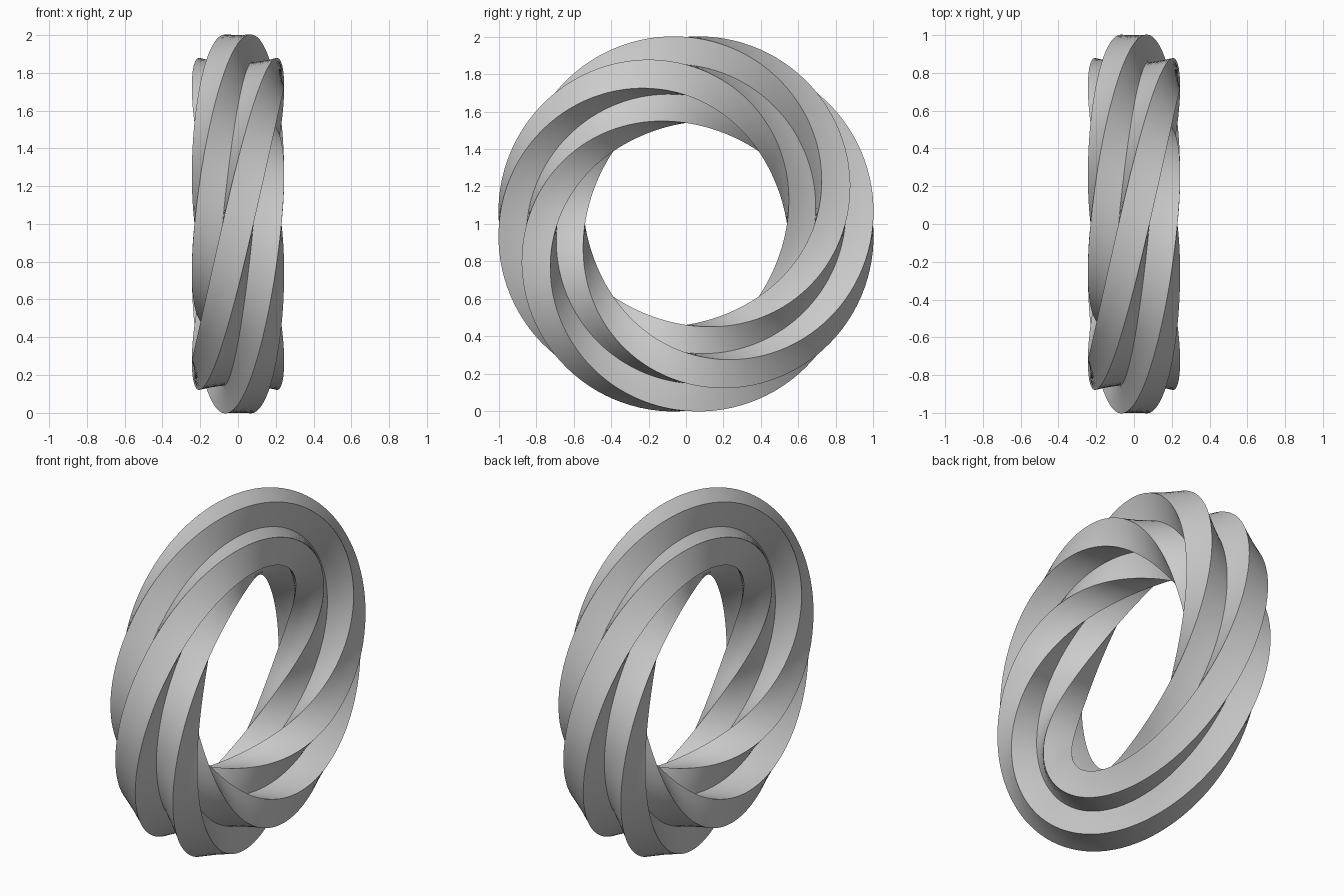
import bpy, bmesh
from math import sin, cos, tau, radians

if "Cube" in bpy.data.objects:
    bpy.data.objects.remove(bpy.data.objects["Cube"])

RING = 0.77      # ring radius
ARM = 0.23       # arm length of the cross profile
HALF = 0.082     # half width of each arm
SEGS = 128       # steps around the ring
SUB = 3          # subdivisions of each profile edge

# Plus-shaped profile: one arm repeated four times
corners = []
for k in range(4):
    c, s = cos(k * tau / 4), sin(k * tau / 4)
    for u, v in ((ARM, -HALF), (ARM, HALF), (HALF, HALF)):
        corners.append((u * c - v * s, u * s + v * c))
profile = []
for (u0, v0), (u1, v1) in zip(corners, corners[1:] + corners[:1]):
    for i in range(SUB):
        t = i / SUB
        profile.append((u0 + (u1 - u0) * t, v0 + (v1 - v0) * t))

# Sweep the profile around the x axis with one full twist
bm = bmesh.new()
rings = []
for i in range(SEGS):
    a = tau * i / SEGS
    ring = []
    for u, v in profile:
        out = RING + u * cos(a) - v * sin(a)
        x = u * sin(a) + v * cos(a)
        ring.append(bm.verts.new((x, out * sin(a), 1 + out * cos(a))))
    rings.append(ring)
n = len(profile)
for i in range(SEGS):
    r0, r1 = rings[i], rings[(i + 1) % SEGS]
    for j in range(n):
        k = (j + 1) % n
        bm.faces.new((r0[j], r0[k], r1[k], r1[j]))
bmesh.ops.recalc_face_normals(bm, faces=bm.faces)

mesh = bpy.data.meshes.new("twisted_ring")
bm.to_mesh(mesh)
bm.free()
obj = bpy.data.objects.new("twisted_ring", mesh)
bpy.context.collection.objects.link(obj)
bpy.context.view_layer.objects.active = obj
obj.select_set(True)
bpy.ops.object.shade_smooth_by_angle(angle=radians(30))
